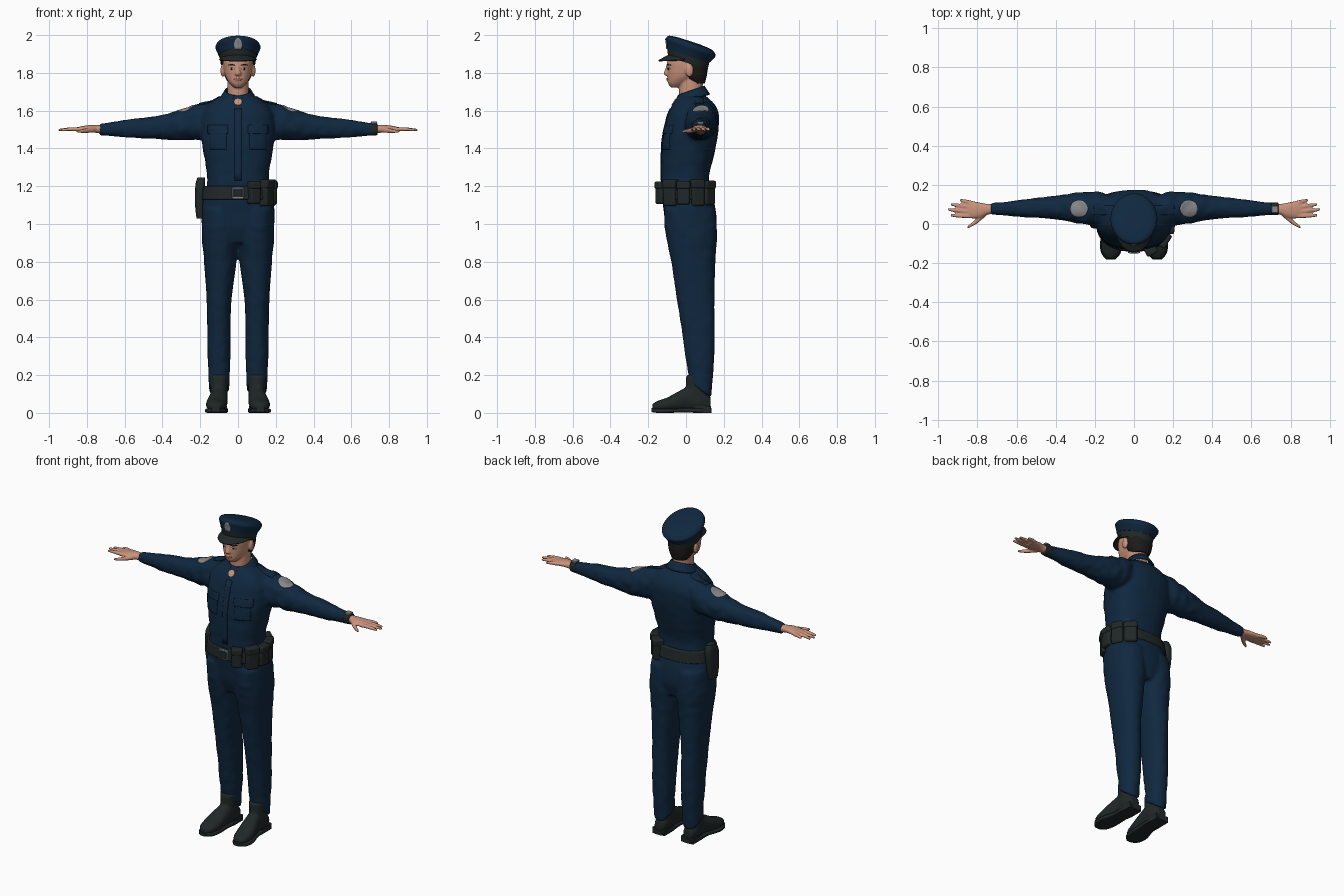
import bpy, bmesh, math
from mathutils import Vector, Matrix, noise

cube = bpy.data.objects.get("Cube")
if cube:
    bpy.data.objects.remove(cube, do_unlink=True)


def material(name, r, g, b):
    m = bpy.data.materials.new(name)
    m.use_nodes = True
    m.diffuse_color = (r, g, b, 1)
    for node in m.node_tree.nodes:
        if node.type == 'BSDF_PRINCIPLED':
            node.inputs["Base Color"].default_value = (r, g, b, 1)
            node.inputs["Roughness"].default_value = .8
    return m


navy = material("navy cloth", .005, .021, .05)
black = material("black leather", .014, .021, .02)
skin = material("skin", .58, .29, .2)
hair_dark = material("dark hair", .012, .011, .01)
silver = material("silver grey", .25, .25, .27)
lip = material("lip", .36, .13, .1)
white = material("eye white", .55, .52, .5)


def loft(bm, rings, axis='z', both=False, p=2.2, n=32, steps=5, crease=0, shear=0):
    """Skin rings (t, a, b, ra, rb) set along an axis, smoothed between stations."""
    pts = [Vector(r) for r in rings]
    path = []
    for i in range(len(pts) - 1):
        a, b = pts[max(i - 1, 0)], pts[i]
        c, d = pts[i + 1], pts[min(i + 2, len(pts) - 1)]
        for k in range(steps):
            f = k / steps
            if steps == 1:
                path.append(b)
            else:
                path.append(b + f * .5 * (c - a + f * (2 * a - 5 * b + 4 * c - d + f * (3 * b - a - 3 * c + d))))
    path.append(pts[-1])
    for s in ((1, -1) if both else (1,)):
        loops = []
        for t, a, b, ra, rb in path:
            loop = []
            for j in range(n):
                ang = math.tau * j / n
                cs, sn = math.cos(ang), math.sin(ang)
                u = math.copysign(abs(cs) ** (2 / p), cs)
                v = math.copysign(abs(sn) ** (2 / p), sn)
                g = 1 + crease * noise.noise(Vector((t * 25, u * 2, v * 2)))
                u, v = a + ra * u * g, b + rb * v * g
                co = {'x': (t, u, v), 'y': (u, t, v), 'z': (u, v, t + shear * v)}[axis]
                loop.append(bm.verts.new((co[0] * s, co[1], co[2])))
            loops.append(loop)
        for lo, hi in zip(loops, loops[1:]):
            for j in range(n):
                bm.faces.new((lo[j], lo[j - 1], hi[j - 1], hi[j]))
        bm.faces.new(loops[0])
        bm.faces.new(loops[-1])


def ball(bm, loc, radii):
    bmesh.ops.create_uvsphere(bm, u_segments=16, v_segments=10, radius=1,
                              matrix=Matrix.Translation(loc) @ Matrix.Diagonal((*radii, 1)))


def box(bm, loc, size, turn=0):
    bmesh.ops.create_cube(bm, size=1, matrix=Matrix.Translation(loc) @ Matrix.Rotation(turn, 4, 'Z')
                          @ Matrix.Diagonal((*size, 1)))


def sheet(bm, point, nu, nv):
    grid = [[bm.verts.new(point(i / nu, j / nv)) for j in range(nv + 1)] for i in range(nu + 1)]
    for i in range(nu):
        for j in range(nv):
            bm.faces.new((grid[i][j], grid[i + 1][j], grid[i + 1][j + 1], grid[i][j + 1]))


def finish(name, bm, mat, voxel=0, bevel=0, solid=0):
    bmesh.ops.recalc_face_normals(bm, faces=bm.faces)
    mesh = bpy.data.meshes.new(name)
    bm.to_mesh(mesh)
    bm.free()
    mesh.shade_smooth()
    mesh.set_sharp_from_angle(angle=math.radians(40))
    mesh.materials.append(mat)
    ob = bpy.data.objects.new(name, mesh)
    bpy.context.scene.collection.objects.link(ob)
    if solid:
        m = ob.modifiers.new("thickness", 'SOLIDIFY')
        m.thickness, m.offset = solid, 0
    if bevel:
        m = ob.modifiers.new("round edges", 'BEVEL')
        m.width, m.segments = bevel, 3
    if voxel:
        m = ob.modifiers.new("fuse", 'REMESH')
        m.mode, m.voxel_size, m.use_smooth_shade = 'VOXEL', voxel, True
        m = ob.modifiers.new("soften", 'SMOOTH')
        m.factor, m.iterations = .5, 4
    return ob


def plate(name, target, mat, cx, c2, w, h, face='front', both=False, disc=False, solid=.008):
    """Thin plate pressed onto a target from the front or from above."""
    bm = bmesh.new()
    for s in ((1, -1) if both else (1,)):
        def point(u, v):
            u, v = 2 * u - 1, 2 * v - 1
            if disc:
                u, v = u * math.sqrt(1 - v * v / 2), v * math.sqrt(1 - u * u / 2)
            x, q = s * (cx + u * w / 2), c2 + v * h / 2
            return (x, -.4, q) if face == 'front' else (x, q, 2.2)
        sheet(bm, point, 10, 10)
    ob = finish(name, bm, mat)
    m = ob.modifiers.new("press", 'SHRINKWRAP')
    m.target, m.wrap_method = target, 'PROJECT'
    m.use_project_y, m.use_project_z = face == 'front', face == 'top'
    m.use_positive_direction, m.use_negative_direction = face == 'front', face == 'top'
    m = ob.modifiers.new("thickness", 'SOLIDIFY')
    m.thickness, m.offset = solid, 0
    return ob


# Trousers: pelvis and two legs, hem dropping toward the heel
bm = bmesh.new()
loft(bm, [(.12, .1, .076, .054, .057), (.2, .1, .075, .056, .066), (.3, .1, .073, .06, .077),
          (.45, .101, .064, .062, .088), (.6, .1, .051, .066, .1), (.8, .094, .039, .086, .117),
          (.95, .094, .028, .098, .137), (1.08, .094, .02, .094, .135)], both=True, crease=.05)
for v in bm.verts:
    v.co.z -= (v.co.y - .076) * .7 * max(0, (.3 - v.co.z) / .18)
loft(bm, [(.9, 0, .03, .12, .11), (.98, 0, .027, .185, .135), (1.06, 0, .021, .194, .138),
          (1.13, 0, .01, .186, .136), (1.2, 0, 0, .172, .125)])
finish("trousers", bm, navy, voxel=.01)

# Shirt: torso and sleeves
bm = bmesh.new()
loft(bm, [(1.15, 0, 0, .172, .13), (1.25, 0, -.005, .163, .127), (1.35, 0, .007, .178, .138),
          (1.45, 0, .02, .194, .146), (1.53, 0, .032, .197, .142), (1.59, 0, .04, .185, .132),
          (1.635, 0, .04, .155, .11), (1.665, 0, .035, .115, .085), (1.685, 0, .03, .07, .066)],
     p=2.4, crease=.025)
loft(bm, [(.1, .07, 1.57, .07, .085), (.19, .08, 1.545, .085, .095), (.27, .08, 1.53, .08, .085),
          (.35, .084, 1.518, .067, .073), (.45, .084, 1.51, .055, .058), (.55, .08, 1.507, .047, .052),
          (.65, .078, 1.503, .036, .04), (.735, .078, 1.5, .029, .03)], axis='x', both=True, crease=.12)
shirt = finish("shirt", bm, navy, voxel=.01)

# Shirt details
plate("front_placket", shirt, navy, 0, 1.42, .035, .38)
plate("chest_pocket", shirt, navy, .105, 1.445, .09, .1, both=True, solid=.006)
plate("pocket_flap", shirt, navy, .105, 1.5, .105, .045, both=True, solid=.009)
plate("open_neck", shirt, skin, 0, 1.645, .04, .035, disc=True)
plate("shoulder_strap", shirt, navy, .15, .07, .11, .045, face='top', both=True)
plate("shoulder_patch", shirt, silver, .28, .078, .09, .085, face='top', both=True, disc=True)
bm = bmesh.new()


def collar_point(u, v):
    ang = -math.pi / 2 + .3 + u * (math.tau - .6)
    y = math.sin(ang)
    droop = max(0, -y) ** 4 * .025
    return ((.066 + .03 * v) * math.cos(ang), .026 + (.068 + .03 * v) * y,
            1.705 + .025 * y - v * (.045 + droop))


sheet(bm, collar_point, 36, 4)
finish("collar", bm, navy, solid=.009)

# Hands with fingers and thumb
bm = bmesh.new()
loft(bm, [(.71, .078, 1.5, .025, .023), (.75, .075, 1.503, .028, .021), (.78, .071, 1.505, .037, .019),
          (.82, .072, 1.503, .044, .016), (.852, .074, 1.5, .041, .012)], axis='x', both=True)
for base, tip_y, tip_x in ((.108, .122, .89), (.085, .1, .935), (.062, .074, .95), (.04, .044, .938)):
    loft(bm, [(.83, base, 1.501, .011, .011), ((.83 + tip_x) / 2, (base + tip_y) / 2, 1.502, .011, .01),
              (tip_x, tip_y, 1.497, .007, .007)], axis='x', both=True, n=12)
loft(bm, [(.755, .06, 1.5, .018, .015), (.79, .028, 1.495, .016, .013), (.82, .003, 1.492, .012, .011),
          (.85, -.016, 1.49, .007, .007)], axis='x', both=True, n=12)
finish("hands", bm, skin, voxel=.005)

# Wristwatch on the left arm
bm = bmesh.new()
loft(bm, [(.7, .078, 1.502, .033, .035), (.738, .078, 1.502, .031, .032)], axis='x', steps=1)
finish("watch_strap", bm, black, bevel=.004)
bm = bmesh.new()
box(bm, (.72, .075, 1.536), (.034, .036, .012))
finish("watch_face", bm, silver, bevel=.003)

# Head, neck, nose and ears
bm = bmesh.new()
loft(bm, [(1.62, 0, .03, .06, .06), (1.7, 0, .025, .056, .062), (1.8, 0, .03, .058, .065)])
loft(bm, [(1.722, 0, -.055, .02, .025), (1.745, 0, -.043, .044, .052), (1.78, 0, -.015, .066, .083),
          (1.82, 0, 0, .076, .1), (1.86, 0, .005, .08, .105), (1.91, 0, .01, .075, .09)])
loft(bm, [(1.785, 0, -.095, .015, .012), (1.795, 0, -.1, .017, .018), (1.825, 0, -.095, .009, .014),
          (1.845, 0, -.09, .007, .012)], n=12)
ball(bm, (0, -.085, 1.765), (.024, .019, .012))
for s in (1, -1):
    ball(bm, (s * .081, .018, 1.812), (.012, .022, .034))
head = finish("head", bm, skin, voxel=.005)
plate("mouth", head, lip, 0, 1.766, .046, .011, disc=True, solid=.004)
plate("eye", head, white, .033, 1.822, .027, .011, both=True, disc=True, solid=.004)
plate("iris", head, hair_dark, .033, 1.822, .011, .011, both=True, disc=True, solid=.006)
plate("eyebrow", head, hair_dark, .034, 1.842, .038, .008, both=True, disc=True, solid=.005)
bm = bmesh.new()
loft(bm, [(1.745, 0, .06, .05, .04), (1.78, 0, .045, .07, .064), (1.82, 0, .038, .08, .076),
          (1.88, 0, .035, .083, .08)])
finish("hair", bm, hair_dark)

# Peaked cap, tilted down toward the back
bm = bmesh.new()
loft(bm, [(1.855, 0, .01, .092, .105), (1.9, 0, .012, .1, .112)], steps=1, p=2, n=48, shear=-.33)
finish("cap_band", bm, black)
bm = bmesh.new()
loft(bm, [(1.895, 0, .012, .101, .113), (1.92, 0, .02, .111, .123), (1.94, 0, .025, .119, .131),
          (1.952, 0, .025, .117, .129), (1.968, 0, .024, .1, .112), (1.975, 0, .022, .05, .056)],
     p=2, n=48, steps=3, shear=-.33)
crown = finish("cap_crown", bm, navy)
plate("cap_badge", crown, silver, 0, 1.95, .042, .068, disc=True)
bm = bmesh.new()


def peak_point(u, v):
    ang = math.pi * (1.05 + .9 * u)
    f = math.sin(ang)
    return ((.094 + .004 * v) * math.cos(ang), .01 + (.1 + .055 * v) * f, 1.868 - .026 * f + .03 * v * f)


sheet(bm, peak_point, 24, 5)
finish("cap_peak", bm, black, solid=.007)

# Duty belt, buckle, pouches and holster
bm = bmesh.new()
loft(bm, [(1.13, 0, .004, .194, .146), (1.2, 0, .001, .184, .139)], steps=1, n=48, p=2.3)
finish("belt", bm, black, bevel=.005)
bm = bmesh.new()
box(bm, (0, -.142, 1.165), (.062, .014, .062))
finish("buckle", bm, silver, bevel=.004)
bm = bmesh.new()
box(bm, (0, -.148, 1.165), (.046, .008, .046))
finish("buckle_centre", bm, black, bevel=.002)
bm, lids = bmesh.new(), bmesh.new()
for deg, width, height in ((-62, .06, .12), (-33, .075, .14), (-6, .07, .125), (22, .07, .14), (48, .075, .13)):
    a = math.radians(deg)
    spot = Vector((.178 * math.cos(a), .003 + .148 * math.sin(a), 1.165))
    box(bm, spot, (.055, width, height), a)
    box(lids, spot + Vector((0, 0, height / 3)), (.063, width + .004, height / 3), a)
finish("pouches", bm, black, bevel=.012)
finish("pouch_lids", lids, black, bevel=.01)
bm = bmesh.new()
loft(bm, [(1.03, -.2, .02, .02, .035), (1.1, -.203, .025, .024, .046), (1.2, -.2, .03, .026, .05),
          (1.245, -.195, .035, .02, .03)], p=3)
finish("holster", bm, black)

# Shoes with ankles, soles and heels
bm = bmesh.new()
loft(bm, [(-.178, .118, .03, .022, .018), (-.15, .118, .036, .044, .028), (-.1, .115, .044, .055, .037),
          (-.04, .108, .06, .052, .054), (.02, .1, .075, .045, .066), (.08, .1, .07, .045, .06),
          (.13, .1, .05, .03, .035)], axis='y', both=True)
loft(bm, [(.05, .1, .06, .045, .06), (.13, .1, .058, .046, .058), (.2, .1, .056, .048, .056)], both=True)
finish("shoes", bm, black, voxel=.008)
bm = bmesh.new()
loft(bm, [(-.182, .118, .015, .022, .011), (-.15, .118, .012, .049, .012), (-.09, .115, .012, .058, .012),
          (-.01, .104, .014, .047, .012), (.07, .1, .013, .048, .013), (.136, .1, .013, .03, .013)],
     axis='y', both=True, p=5)
for s in (1, -1):
    box(bm, (s * .1, .085, .018), (.084, .095, .036))
finish("soles", bm, black)
